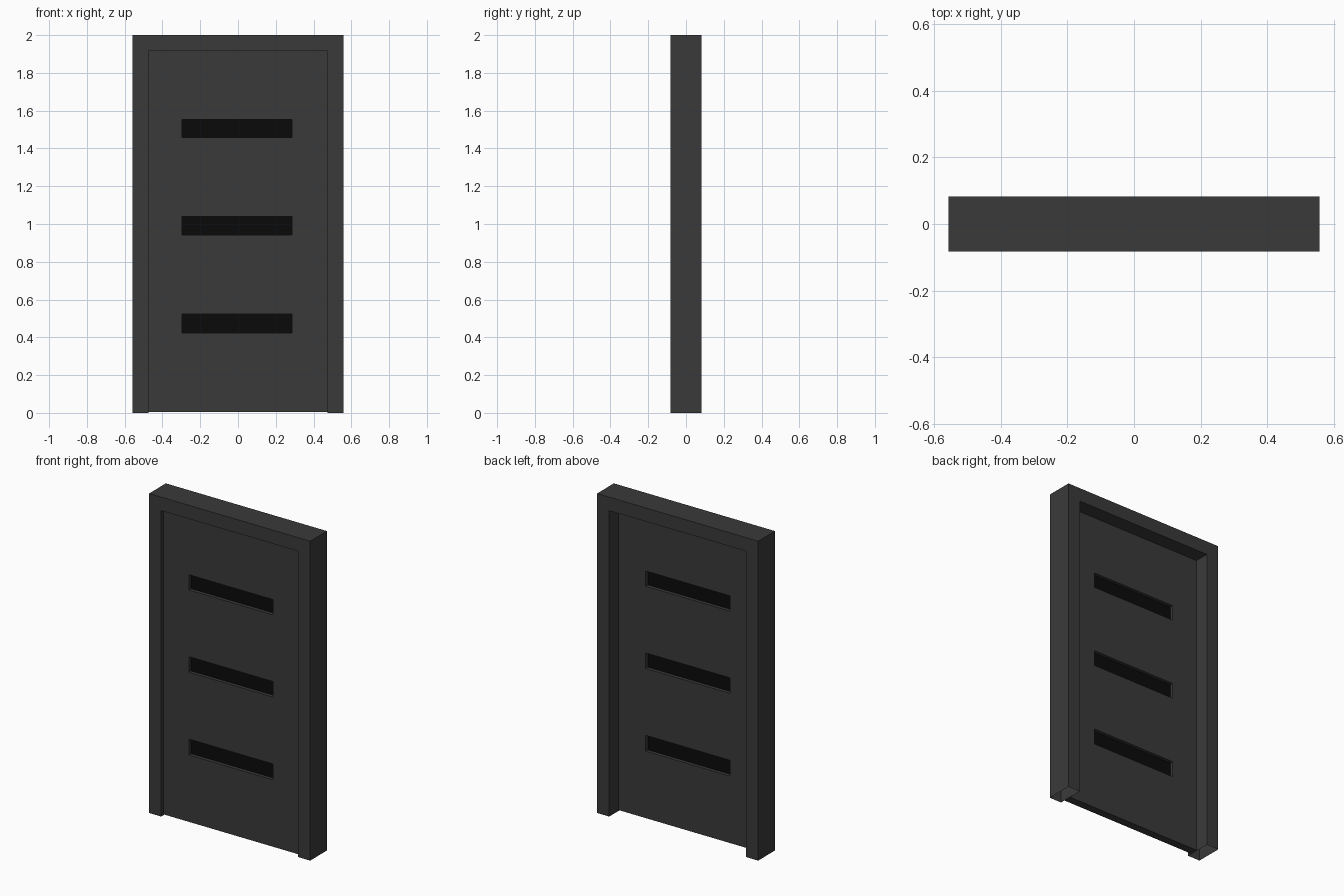
import bpy, bmesh

if "Cube" in bpy.data.objects:
    bpy.data.objects.remove(bpy.data.objects["Cube"])

W, H, D = 0.558, 2.0, 0.083          # half width, height, half depth of the frame
IN, TOP = 0.474, 1.915               # opening half width and height
Y0, Y1 = -0.06, -0.01                # leaf front and back
SL, SR = -0.297, 0.286               # inner edges of the stiles
BOTTOM = 0.005


def material(name, v):
    m = bpy.data.materials.new(name)
    m.diffuse_color = (v, v, v, 1)
    m.use_nodes = True
    m.node_tree.nodes["Principled BSDF"].inputs["Base Color"].default_value = m.diffuse_color
    return m


dark = material("dark_paint", 0.042)
black = material("black_glass", 0.003)


def add(name, bm, mat):
    bmesh.ops.recalc_face_normals(bm, faces=bm.faces)
    me = bpy.data.meshes.new(name)
    bm.to_mesh(me)
    bm.free()
    me.materials.append(mat)
    ob = bpy.data.objects.new(name, me)
    bpy.context.collection.objects.link(ob)
    return ob


def box(name, x, y, z, mat):
    bm = bmesh.new()
    bmesh.ops.create_cube(bm, size=1)
    for v in bm.verts:
        v.co = [lo + (c + 0.5) * (hi - lo) for c, (lo, hi) in zip(v.co, (x, y, z))]
    return add(name, bm, mat)


# Door frame: U profile extruded through the wall, open under the jambs
bm = bmesh.new()
profile = [(-W, 0), (-W, H), (W, H), (W, 0), (IN, 0), (IN, TOP), (-IN, TOP), (-IN, 0)]
face = bm.faces.new([bm.verts.new((x, -D, z)) for x, z in profile])
ext = bmesh.ops.extrude_face_region(bm, geom=[face], use_keep_orig=True)
for g in ext["geom"]:
    if isinstance(g, bmesh.types.BMVert):
        g.co.y = D
bmesh.ops.recalc_face_normals(bm, faces=bm.faces)
under = [f for f in bm.faces if all(v.co.z < 0.001 for v in f.verts)]
bmesh.ops.delete(bm, geom=under, context='FACES_ONLY')
add("door_frame", bm, dark)

# Vertical stiles
box("left_stile", (-IN, SL), (Y0, Y1), (BOTTOM, TOP), dark)
box("right_stile", (SR, IN), (Y0, Y1), (BOTTOM, TOP), dark)

# Horizontal rails and glass strips, listed by height
levels = [BOTTOM, 0.215, 0.424, 0.523, 0.734, 0.942, 1.039, 1.248, 1.457, 1.552, 1.767, TOP]
mid = (Y0 + Y1) / 2
for i, z in enumerate(zip(levels, levels[1:])):
    if i in (2, 5, 8):
        box(f"glass_strip_{i // 3 + 1}", (SL, SR), (mid - 0.004, mid + 0.004), z, black)
    else:
        box(f"rail_{i + 1}", (SL, SR), (Y0, Y1), z, dark)
